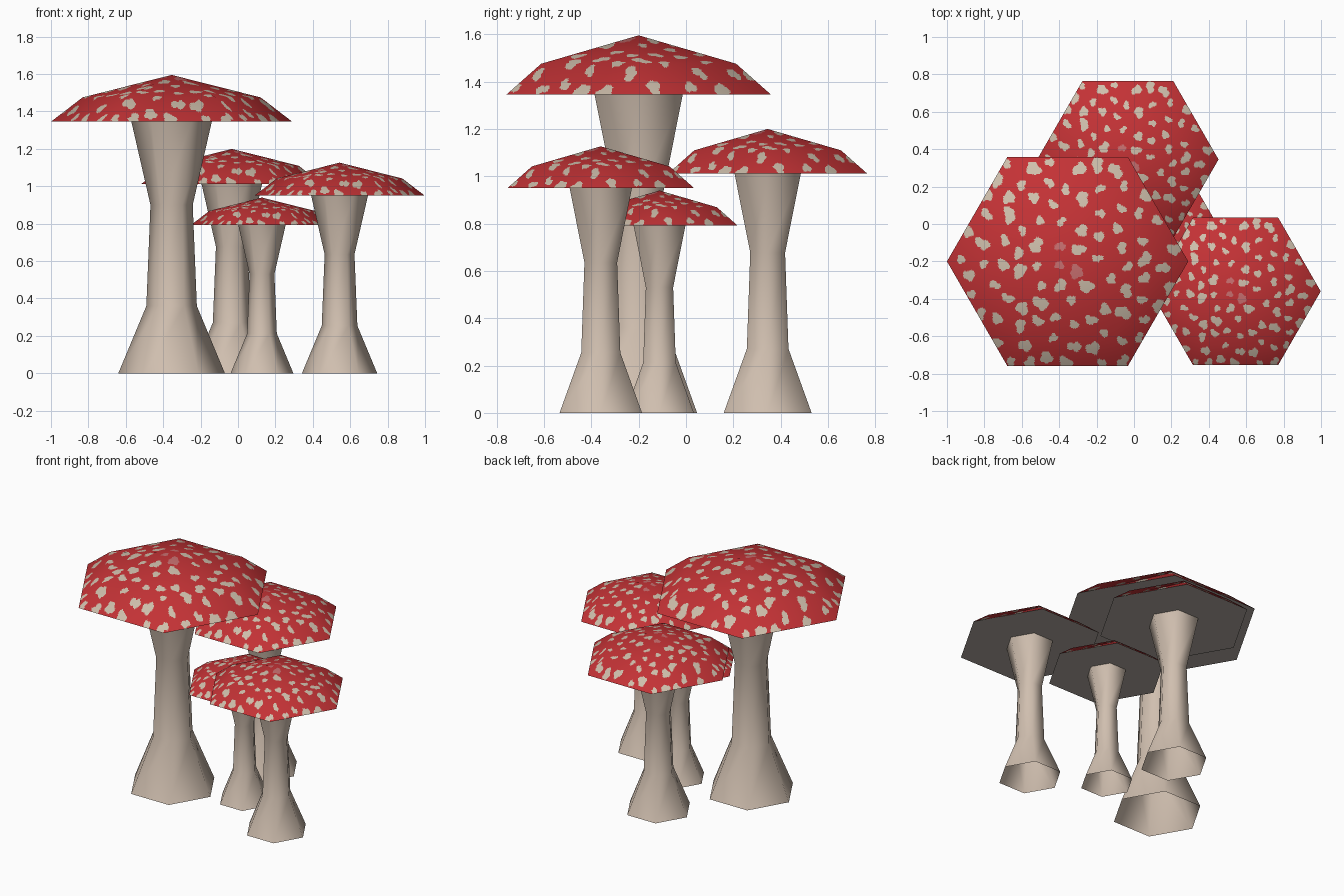
import bpy, math, random
from mathutils import Vector, kdtree

if "Cube" in bpy.data.objects:
    bpy.data.objects.remove(bpy.data.objects["Cube"])

random.seed(7)

def material(name, rgb):
    m = bpy.data.materials.new(name)
    m.diffuse_color = (*rgb, 1)
    m.use_nodes = True
    m.node_tree.nodes["Principled BSDF"].inputs["Base Color"].default_value = m.diffuse_color
    return m

RED = material("cap red", (0.55, 0.032, 0.036))
SPOT = material("spot cream", (0.62, 0.52, 0.41))
PINK = material("faded spot pink", (0.58, 0.16, 0.16))
STEM = material("stem beige", (0.63, 0.52, 0.43))
GILL = material("underside grey beige", (0.45, 0.40, 0.36))

# hexagon corner directions, one corner on +x
DIRS = [Vector((math.cos(k * math.pi / 3), math.sin(k * math.pi / 3), 0)) for k in range(6)]
R, RIM_Z, MID_Z, TOP_Z = 0.645, 1.345, 1.475, 1.595
N, MID = 80, 59          # lattice rings in the cap, ring where the slope breaks

def in_hexagon(p, apothem):
    return all(abs(p.x * math.cos(a) + p.y * math.sin(a)) < apothem
               for a in (math.pi / 6, math.pi / 2, 5 * math.pi / 6))

# irregular spots scattered with even spacing
spots = []
for _ in range(9000):
    p = Vector((random.uniform(-R, R), random.uniform(-R, R), 0))
    if in_hexagon(p, 0.55) and all((p - s[0]).length > 0.093 for s in spots):
        spots.append((p, random.uniform(0.022, 0.037), random.uniform(0, 6.3),
                      random.uniform(0, 6.3), random.uniform(0.05, 0.3)))
tree = kdtree.KDTree(len(spots))
for i, s in enumerate(spots):
    tree.insert(s[0], i)
tree.balance()
faded = {i for _, i, _ in tree.find_n((-0.02, -0.02, 0), 3)}

def spot_index(p):
    q = Vector((p.x, p.y, 0))
    _, i, d = tree.find(q)
    c, r, a, b, w = spots[i]
    t = math.atan2(q.y - c.y, q.x - c.x)
    r *= 1 + w * math.cos(2 * t + a) + 0.13 * math.cos(3 * t + b) + 0.08 * math.cos(5 * t + a)
    if d > r:
        return 0
    return 2 if i in faded else 1

def cap_mesh():
    """Two-slope hexagonal cap on a fine lattice, so the spots are cut faces."""
    verts, normals, index = [], [], {}

    def vert(k, i, j):
        if i == 0:
            k = j = 0
        elif j == i:
            k, j = (k + 1) % 6, 0
        key = (k, i, j)
        if key not in index:
            f = j / i if i else 0
            out = DIRS[k].lerp(DIRS[(k + 1) % 6], f)
            if i <= MID:
                t = i / MID
                z, tilt = TOP_Z + (MID_Z - TOP_Z) * t, 0.48 * t
            else:
                t = (i - MID) / (N - MID)
                z, tilt = MID_Z + (RIM_Z - MID_Z) * t, 0.48 + 0.28 * t
            index[key] = len(verts)
            verts.append(out * (R * i / N) + Vector((0, 0, z)))
            normals.append((out * tilt + Vector((0, 0, 1))).normalized())
        return index[key]

    faces = []
    for k in range(6):
        for i in range(N):
            for j in range(i + 1):
                faces.append((vert(k, i, j), vert(k, i + 1, j), vert(k, i + 1, j + 1)))
                if j < i:
                    faces.append((vert(k, i, j), vert(k, i + 1, j + 1), vert(k, i, j + 1)))
    me = bpy.data.meshes.new("cap")
    me.from_pydata(verts, [], faces)
    for m in (RED, SPOT, PINK):
        me.materials.append(m)
    for p, f in zip(me.polygons, faces):
        p.use_smooth = True
        p.material_index = spot_index((verts[f[0]] + verts[f[1]] + verts[f[2]]) / 3)
    me.normals_split_custom_set_from_vertices(normals)
    return me

def stem_mesh():
    """Open six-sided stem lofted through a radius and height profile."""
    profile = [(0.285, 0), (0.135, 0.36), (0.113, 0.90), (0.215, RIM_Z)]
    verts = [d * r + Vector((0, 0, z)) for r, z in profile for d in DIRS]
    faces = [(6 * a + k, 6 * a + (k + 1) % 6, 6 * a + 6 + (k + 1) % 6, 6 * a + 6 + k)
             for a in range(len(profile) - 1) for k in range(6)]
    me = bpy.data.meshes.new("stem")
    me.from_pydata(verts, [], faces)
    me.materials.append(STEM)
    for p in me.polygons:
        p.use_smooth = True
    return me

def underside_mesh():
    """Flat hexagon closing the cap from below."""
    me = bpy.data.meshes.new("cap_underside")
    me.from_pydata([d * R + Vector((0, 0, RIM_Z)) for d in DIRS], [], [tuple(range(5, -1, -1))])
    me.materials.append(GILL)
    return me

parts = {"cap": cap_mesh(), "stem": stem_mesh(), "cap_underside": underside_mesh()}

# four mushrooms: the same shape at different places and scales
for name, x, y, s in (("large", -0.355, -0.20, 1.0), ("back", -0.033, 0.345, 0.752),
                      ("right", 0.543, -0.36, 0.706), ("small", 0.128, -0.112, 0.589)):
    for part, me in parts.items():
        ob = bpy.data.objects.new(f"{name}_mushroom_{part}", me)
        ob.location = (x, y, 0)
        ob.scale = (s, s, s)
        bpy.context.collection.objects.link(ob)
